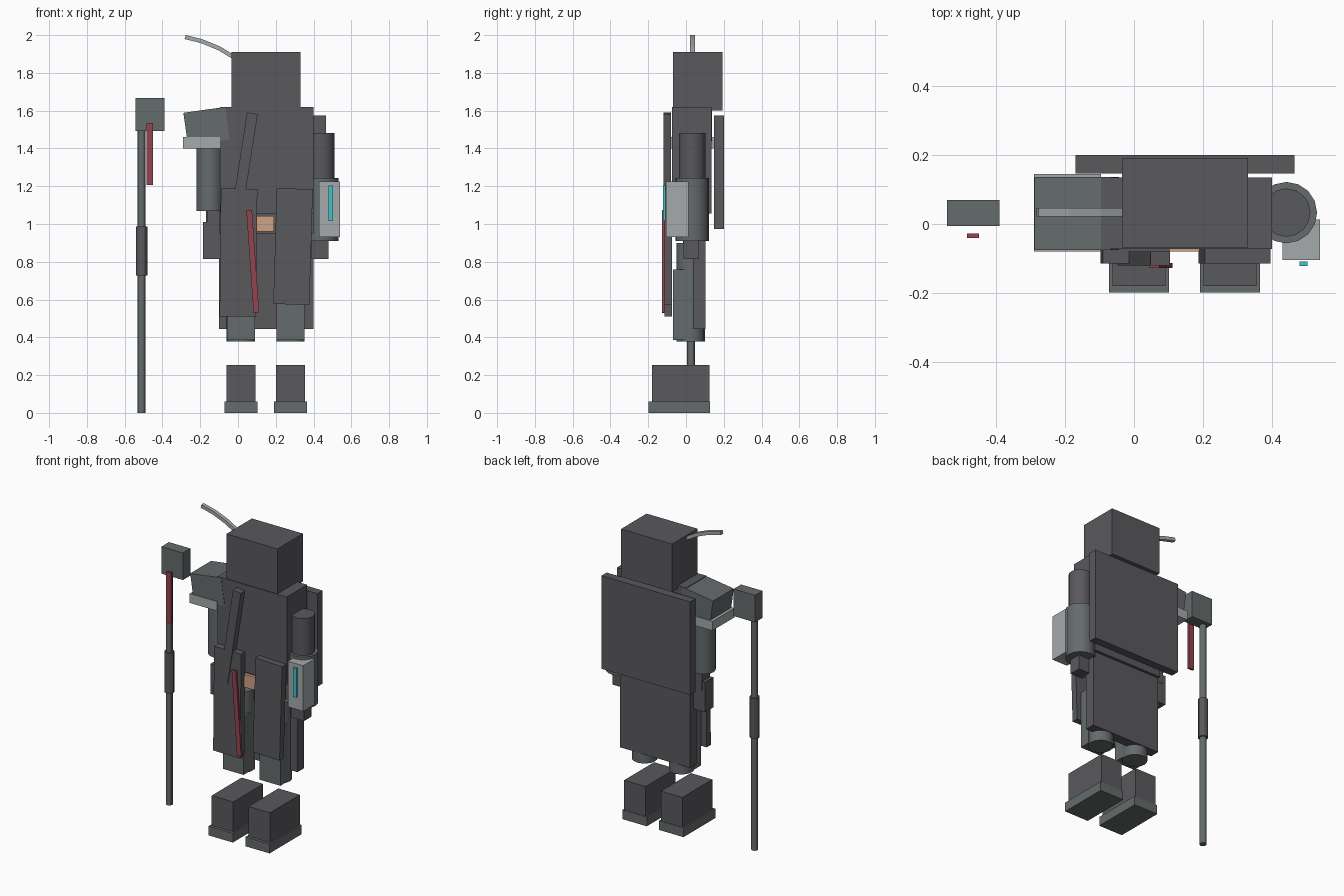
import bpy, bmesh, math
from mathutils import Vector

if "Cube" in bpy.data.objects:
    bpy.data.objects.remove(bpy.data.objects["Cube"])


def material(name, rgb):
    m = bpy.data.materials.new(name)
    m.diffuse_color = (*rgb, 1)
    m.use_nodes = True
    m.node_tree.nodes["Principled BSDF"].inputs["Base Color"].default_value = m.diffuse_color
    return m


CLOTH = material("dark_cloth", (0.10, 0.10, 0.11))
PLATE = material("grey_plate", (0.13, 0.145, 0.15))
LIGHT = material("light_metal", (0.38, 0.40, 0.41))
RED = material("red_cloth", (0.30, 0.06, 0.08))
CYAN = material("cyan_light", (0.05, 0.55, 0.60))
TAN = material("tan_buckle", (0.62, 0.36, 0.24))


def finish(name, bm, mat):
    bmesh.ops.recalc_face_normals(bm, faces=bm.faces)
    me = bpy.data.meshes.new(name)
    bm.to_mesh(me)
    bm.free()
    me.materials.append(mat)
    ob = bpy.data.objects.new(name, me)
    bpy.context.collection.objects.link(ob)
    return ob


def box(name, x, y, z, mat, tilt=0.0):
    """Box from (min, max) ranges, tilted about its own y axis."""
    bm = bmesh.new()
    bmesh.ops.create_cube(bm, size=1)
    bmesh.ops.scale(bm, verts=bm.verts, vec=(x[1] - x[0], y[1] - y[0], z[1] - z[0]))
    ob = finish(name, bm, mat)
    ob.location = (sum(x) / 2, sum(y) / 2, sum(z) / 2)
    ob.rotation_euler.y = tilt
    return ob


def tube(name, x, y, z, r, mat, sides=16):
    """Upright cylinder between two heights."""
    bm = bmesh.new()
    bmesh.ops.create_cone(bm, cap_ends=True, segments=sides, radius1=r, radius2=r, depth=z[1] - z[0])
    ob = finish(name, bm, mat)
    ob.location = (x, y, sum(z) / 2)
    for p in ob.data.polygons:
        p.use_smooth = len(p.vertices) == 4
    ob.data.set_sharp_from_angle(angle=math.radians(30))
    return ob


# Head, torso and coat
box("head", (-0.035, 0.33), (-0.068, 0.192), (1.60, 1.91), CLOTH)
box("torso", (-0.095, 0.40), (-0.073, 0.135), (1.055, 1.62), CLOTH)
box("belt", (-0.10, 0.40), (-0.06, 0.12), (0.95, 1.055), CLOTH)
box("buckle", (0.10, 0.19), (-0.08, -0.055), (0.96, 1.043), TAN)
box("coat_back", (-0.10, 0.40), (0.037, 0.102), (0.445, 1.06), CLOTH)
box("cape", (-0.17, 0.465), (0.147, 0.20), (0.973, 1.575), CLOTH)

# Front coat panels, strap and sash
box("coat_panel_left", (-0.094, 0.099), (-0.115, -0.073), (0.51, 1.187), CLOTH, 0.01)
box("coat_panel_right", (0.196, 0.387), (-0.115, -0.073), (0.574, 1.187), CLOTH, 0.03)
box("chest_strap", (0.0, 0.057), (-0.12, -0.08), (0.97, 1.59), CLOTH, 0.155)
box("red_sash", (0.063, 0.093), (-0.128, -0.113), (0.53, 1.075), RED, -0.07)

# Legs and boots
for side, x in (("left", 0.015), ("right", 0.278)):
    tube(side + "_leg", x, 0.025, (0.378, 0.90), 0.075, PLATE)
    box(side + "_shin_guard", (x - 0.074, x + 0.074), (-0.07, 0.003), (0.385, 0.76), PLATE)
    box(side + "_boot", (x - 0.077, x + 0.077), (-0.18, 0.125), (0.03, 0.253), CLOTH)
    box(side + "_sole", (x - 0.087, x + 0.087), (-0.198, 0.128), (0, 0.06), PLATE)

# Arm with the large shoulder plate
box("shoulder_plate", (-0.278, -0.055), (-0.075, 0.137), (1.43, 1.605), PLATE, -0.14)
box("shoulder_rim", (-0.29, -0.095), (-0.08, 0.145), (1.40, 1.46), LIGHT)
tube("left_upper_arm", -0.15, 0.03, (1.07, 1.47), 0.07, PLATE)
box("left_wrist", (-0.165, -0.085), (-0.01, 0.07), (0.95, 1.10), CLOTH)
box("left_hand", (-0.185, -0.09), (-0.015, 0.068), (0.815, 1.01), CLOTH)

# Arm with the bracer
tube("right_upper_arm", 0.442, 0.033, (1.15, 1.483), 0.07, CLOTH)
tube("right_forearm", 0.442, 0.033, (0.91, 1.243), 0.089, PLATE)
box("right_hand", (0.39, 0.48), (-0.012, 0.065), (0.815, 0.95), CLOTH)
box("bracer", (0.43, 0.54), (-0.105, 0.013), (0.93, 1.225), LIGHT)
box("bracer_light", (0.48, 0.503), (-0.122, -0.109), (1.015, 1.203), CYAN)

# Staff
tube("staff_shaft", -0.51, 0.027, (0, 1.51), 0.021, PLATE, 12)
tube("staff_grip", -0.51, 0.027, (0.727, 0.988), 0.03, CLOTH, 12)
box("staff_head", (-0.543, -0.39), (-0.006, 0.07), (1.493, 1.668), PLATE)
box("staff_ribbon", (-0.485, -0.449), (-0.041, -0.027), (1.207, 1.535), RED)

# Curved plume: square section swept along a short path
path = [(-0.28, 1.99), (-0.19, 1.967), (-0.10, 1.93), (-0.012, 1.877)]
bm = bmesh.new()
rings = []
for i, (x, z) in enumerate(path):
    a, b = path[max(i - 1, 0)], path[min(i + 1, 3)]
    n = Vector((a[1] - b[1], 0, b[0] - a[0])).normalized() * 0.011
    c = Vector((x, 0.034, z))
    w = Vector((0, 0.0125, 0))
    rings.append([bm.verts.new(c + p) for p in (n + w, n - w, -n - w, -n + w)])
for r, s in zip(rings, rings[1:]):
    for k in range(4):
        bm.faces.new((r[k], r[(k + 1) % 4], s[(k + 1) % 4], s[k]))
bm.faces.new(rings[0])
bm.faces.new(rings[-1])
finish("plume", bm, LIGHT)
